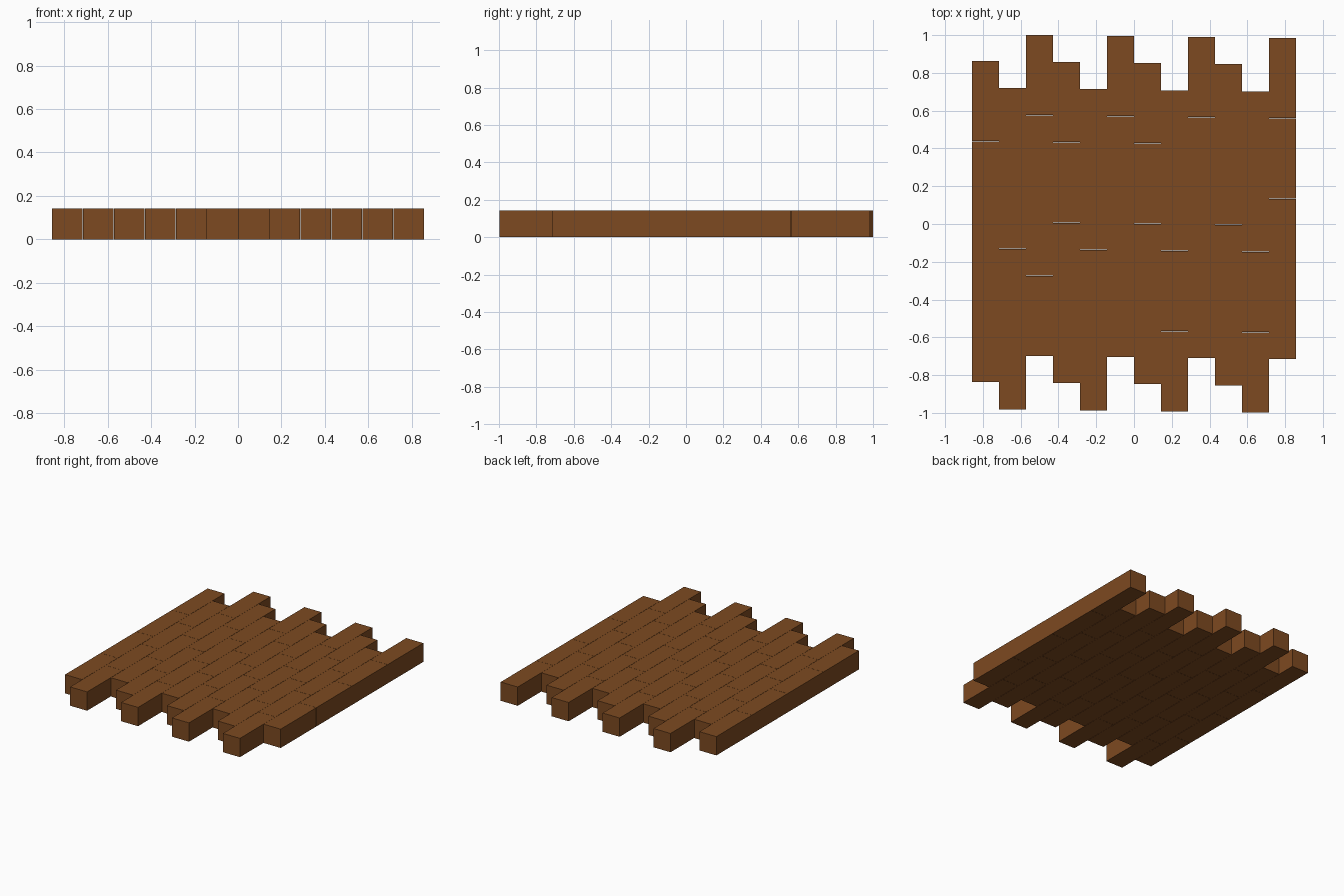
import bpy

if "Cube" in bpy.data.objects:
    bpy.data.objects.remove(bpy.data.objects["Cube"])

# Staggered plank floor: 12 columns of 4 square-section planks
W, H, L = 0.1416, 0.1417, 0.4240      # plank width, height, length
PITCH_X, PITCH_Y = 0.1430, 0.4253     # spacing with hairline gaps
SHIFT = 0.1436                        # step between neighbouring columns
COLS, ROWS = 12, 4

wood = bpy.data.materials.new("brown wood")
wood.diffuse_color = (0.205, 0.068, 0.015, 1)
wood.use_nodes = True
wood.node_tree.nodes["Principled BSDF"].inputs["Base Color"].default_value = wood.diffuse_color

# One shared plank mesh
bpy.ops.mesh.primitive_cube_add(size=1)
source = bpy.context.object
mesh = source.data
mesh.name = "plank"
for v in mesh.vertices:
    v.co.x *= W
    v.co.y *= L
    v.co.z *= H
mesh.materials.append(wood)
bpy.data.objects.remove(source)

# Every third column jumps back up by one plank
for c in range(COLS):
    top = 0.8626 - SHIFT * c + PITCH_Y * ((c + 1) // 3)
    for r in range(ROWS):
        plank = bpy.data.objects.new(f"plank_{c + 1}_{r + 1}", mesh)
        plank.location = ((c - (COLS - 1) / 2) * PITCH_X,
                          top - L / 2 - r * PITCH_Y, H / 2)
        bpy.context.collection.objects.link(plank)
